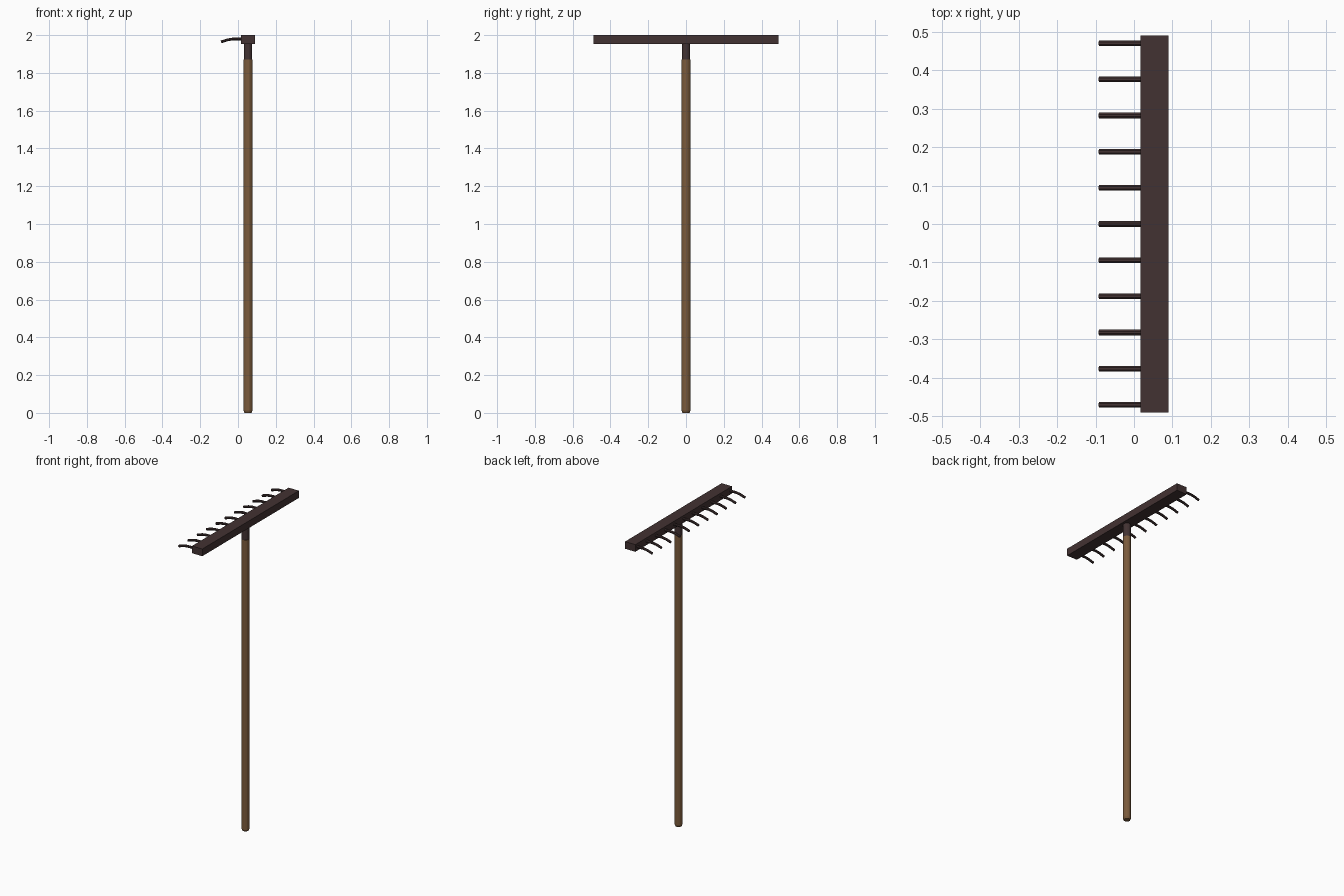
import bpy, bmesh, math
from mathutils import Vector

if "Cube" in bpy.data.objects:
    bpy.data.objects.remove(bpy.data.objects["Cube"])

CX = 0.053  # handle and head centre line


def material(name, rgb):
    m = bpy.data.materials.new(name)
    m.diffuse_color = (*rgb, 1)
    m.use_nodes = True
    m.node_tree.nodes["Principled BSDF"].inputs["Base Color"].default_value = m.diffuse_color
    return m


metal = material("dark_metal", (0.055, 0.032, 0.032))
wood = material("wood", (0.20, 0.105, 0.045))


def add_object(name, bm, mat):
    bmesh.ops.recalc_face_normals(bm, faces=bm.faces)
    me = bpy.data.meshes.new(name)
    bm.to_mesh(me)
    bm.free()
    me.materials.append(mat)
    ob = bpy.data.objects.new(name, me)
    bpy.context.collection.objects.link(ob)
    return ob


def loft(rings):
    """Join rings of points into a capped tube."""
    bm = bmesh.new()
    loops = [[bm.verts.new(p) for p in r] for r in rings]
    n = len(loops[0])
    for a, b in zip(loops, loops[1:]):
        for i in range(n):
            j = (i + 1) % n
            bm.faces.new((a[i], a[j], b[j], b[i]))
    bm.faces.new(loops[0])
    bm.faces.new(loops[-1])
    return bm


def pole(name, profile, sides, mat):
    rings = [[(CX + r * math.cos(2 * math.pi * (i + .5) / sides),
               r * math.sin(2 * math.pi * (i + .5) / sides), z)
              for i in range(sides)] for r, z in profile]
    return add_object(name, loft(rings), mat)


# Wooden handle with a chamfered butt, and the socket above it
pole("handle", [(0.019, 0), (0.024, 0.012), (0.024, 1.87)], 16, wood)
pole("socket", [(0.0225, 1.865), (0.0225, 1.96)], 16, metal)

# Head bar
bm = bmesh.new()
bmesh.ops.create_cube(bm, size=1)
bmesh.ops.scale(bm, vec=(0.073, 0.98, 0.046), verts=bm.verts)
bmesh.ops.translate(bm, vec=(CX, 0, 1.977), verts=bm.verts)
add_object("head_bar", bm, metal)

# Tines: tubes curving down toward the tip
path = [Vector(p) for p in ((0.025, 0, 1.979), (-0.03, 0, 1.979),
                            (-0.055, 0, 1.975), (-0.09, 0, 1.964))]
SIDES, R = 8, 0.0078
for t in range(11):
    y = (t - 5) * 0.094
    rings = []
    for k, p in enumerate(path):
        d = (path[min(k + 1, len(path) - 1)] - path[max(k - 1, 0)]).normalized()
        up = Vector((0, 1, 0)).cross(d)
        rings.append([p + Vector((0, y, 0)) + R * (
            math.cos(2 * math.pi * (i + .5) / SIDES) * Vector((0, 1, 0))
            + math.sin(2 * math.pi * (i + .5) / SIDES) * up) for i in range(SIDES)])
    add_object(f"tine_{t + 1}", loft(rings), metal)
